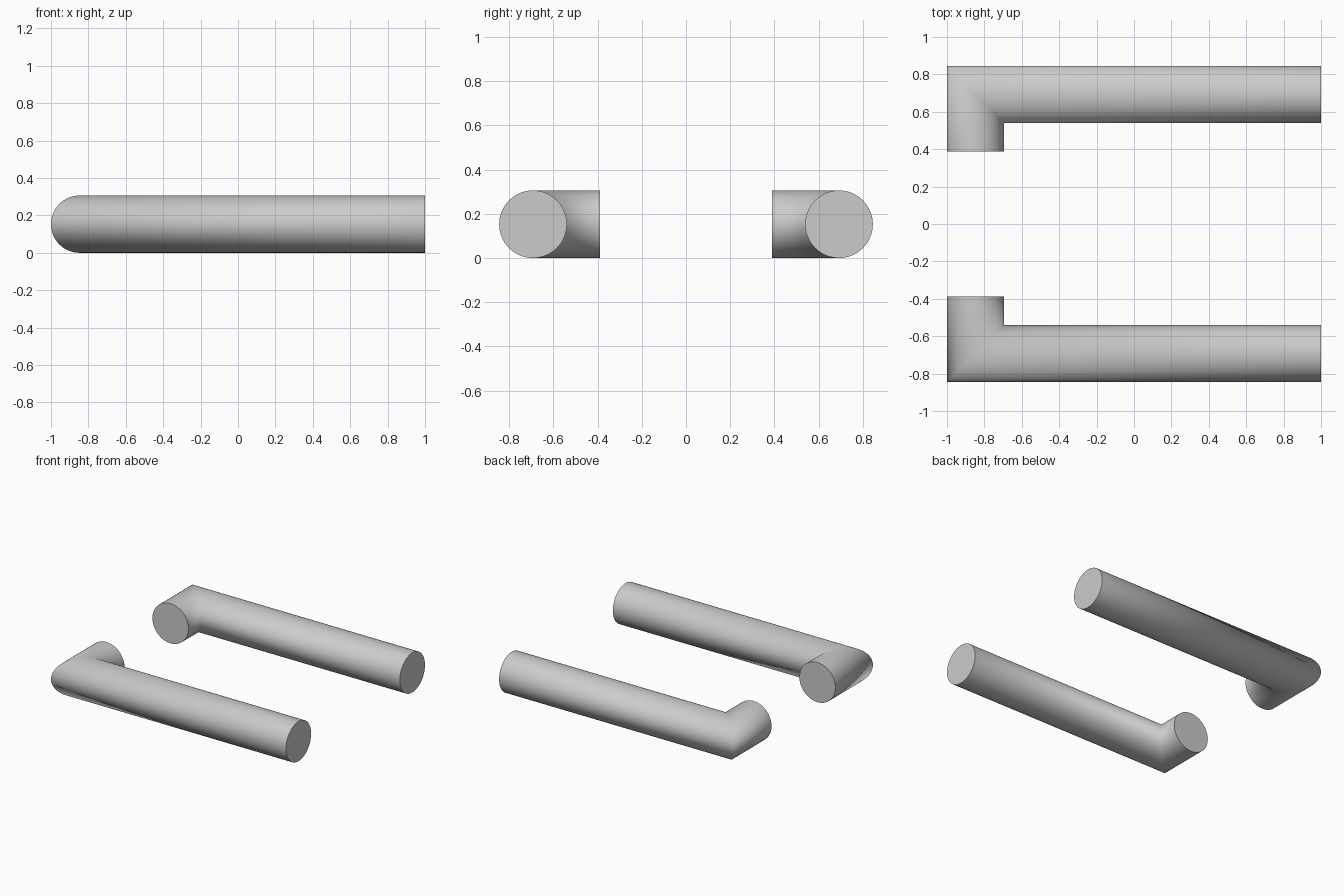
import bpy, bmesh, math

if "Cube" in bpy.data.objects:
    bpy.data.objects.remove(bpy.data.objects["Cube"])

R = 0.153               # tube radius
CX, CY = -0.847, 0.692  # mitred corner on the tube centre line
SIDES = 64


def bent_tube(name, side):
    """L-shaped round bar with a mitred corner; side = +1 back, -1 front."""
    bm = bmesh.new()
    rings = [[], [], []]
    for i in range(SIDES):
        a = 2 * math.pi * i / SIDES
        u, z = R * math.cos(a), R + R * math.sin(a)
        # short leg end, mitred corner, long leg end
        points = ((CX + u, 0.388), (CX + u, CY - u), (1.0, CY - u))
        for ring, (x, y) in zip(rings, points):
            ring.append(bm.verts.new((x, side * y, z)))

    # tube walls, smooth across the corner
    for r0, r1 in zip(rings, rings[1:]):
        for i in range(SIDES):
            j = (i + 1) % SIDES
            bm.faces.new((r0[i], r0[j], r1[j], r1[i])).smooth = True

    # flat end caps with sharp rims
    for ring in (rings[0], rings[2]):
        cap = bm.faces.new(ring)
        for e in cap.edges:
            e.smooth = False

    bmesh.ops.recalc_face_normals(bm, faces=bm.faces)
    mesh = bpy.data.meshes.new(name)
    bm.to_mesh(mesh)
    bm.free()
    obj = bpy.data.objects.new(name, mesh)
    bpy.context.collection.objects.link(obj)
    return obj


bent_tube("back_bent_bar", 1)
bent_tube("front_bent_bar", -1)
